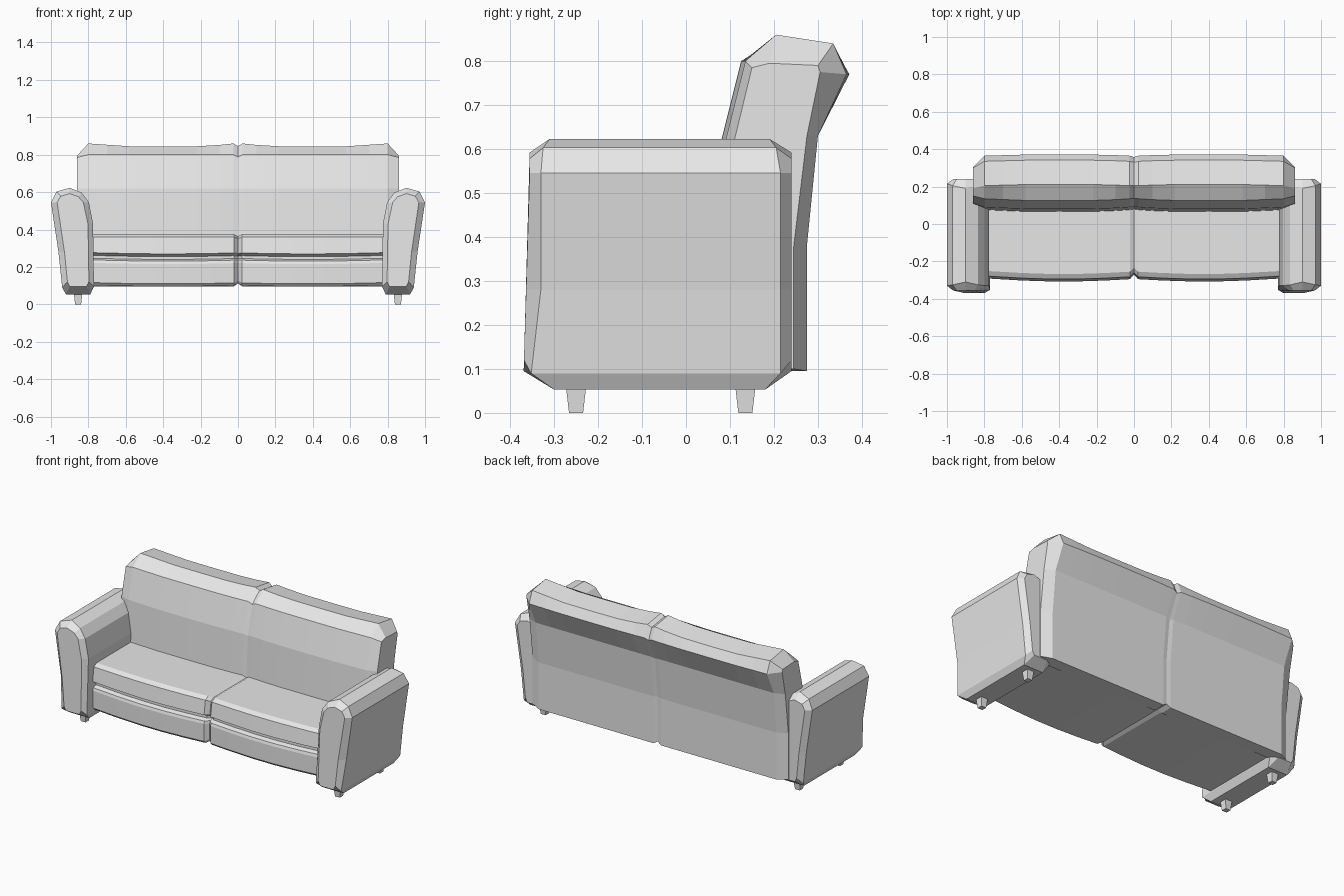
import bpy
import bmesh
from mathutils import Vector

cube = bpy.data.objects.get("Cube")
if cube:
    bpy.data.objects.remove(cube)

fabric = bpy.data.materials.new("light_grey")
fabric.use_nodes = True
fabric.diffuse_color = (0.8, 0.8, 0.8, 1)
fabric.node_tree.nodes["Principled BSDF"].inputs["Base Color"].default_value = (0.8, 0.8, 0.8, 1)


def loft(name, sections):
    """Skin a row of matching closed sections and cap both ends."""
    bm = bmesh.new()
    rings = [[bm.verts.new(p) for p in s] for s in sections]
    n = len(rings[0])
    for a, b in zip(rings, rings[1:]):
        for i in range(n):
            j = (i + 1) % n
            bm.faces.new((a[i], a[j], b[j], b[i]))
    bm.faces.new(rings[0])
    bm.faces.new(rings[-1])
    bmesh.ops.recalc_face_normals(bm, faces=bm.faces)
    mesh = bpy.data.meshes.new(name)
    bm.to_mesh(mesh)
    bm.free()
    mesh.materials.append(fabric)
    obj = bpy.data.objects.new(name, mesh)
    bpy.context.collection.objects.link(obj)
    return obj


def shrink(profile, centre, factor):
    c = Vector(centre)
    return [tuple(c + (Vector(p) - c) * factor) for p in profile]


def mirrored_sections(half):
    """Turn (x, profile) stations from the seam outward into a full row."""
    row = [(-x, p) for x, p in reversed(half[1:])] + half
    return [[(x, y, z) for y, z in p] for x, p in row]


# Backrest: side profile as (y, z), pinched at the middle seam
back = [(.075, .36), (.09, .62), (.135, .80), (.205, .86), (.335, .84),
        (.365, .77), (.30, .63), (.275, .38), (.275, .095), (.2, .095)]
back_end = [(.10, .36), (.11, .62), (.15, .785), (.19, .795), (.30, .79),
            (.305, .775), (.275, .63), (.245, .38), (.245, .10), (.2, .10)]


def sag(amount):
    # the top dips and the front swells towards the middle of each cushion
    return [(y - amount * .6 if y < .15 else y + amount * .4 * (z > .7),
             z - amount * (z > .82)) for y, z in back]


loft("backrest", mirrored_sections([
    (0, shrink(back, (.2, .5), .96)), (.025, back), (.1, sag(.008)), (.22, sag(.015)),
    (.4, sag(.016)), (.58, sag(.015)), (.7, sag(.007)), (.8, back), (.86, back_end)]))

# Seat cushions and the base panel below them, with a recess between
seat = [(.12, .375), (-.255, .375), (-.282, .36), (-.295, .275), (-.265, .26),
        (-.265, .245), (-.29, .236), (-.295, .22), (-.295, .115), (-.28, .1), (.25, .1)]


def swell(amount):
    return [(y - amount * (y < 0), z - amount * .4 * (z < .3)) for y, z in seat]


loft("seat", mirrored_sections([
    (0, shrink(seat, (0, .24), .92)), (.022, seat), (.15, swell(.007)),
    (.3, swell(.012)), (.45, swell(.012)), (.6, swell(.007)), (.79, swell(-.004))]))

# Armrests: outline points as (x, z, front y, rear y), and the inset end faces
arm = [(1.0, .545, -.33, .215), (.97, .603, -.325, .205), (.90, .623, -.31, .19),
       (.835, .597, -.325, .205), (.797, .545, -.33, .215), (.775, .43, -.33, .215),
       (.77, .095, -.352, .215), (.79, .053, -.30, .18), (.92, .053, -.30, .18),
       (.94, .09, -.352, .215), (.96, .28, -.33, .215)]
arm_end = [(.967, .545), (.948, .578), (.90, .592), (.853, .575), (.827, .545), (.802, .43),
           (.797, .12), (.81, .095), (.90, .095), (.912, .12), (.928, .28)]

for side, label in ((1, "left"), (-1, "right")):
    front_cap = [(side * x, -.372 + .03 * min(z, .55), z) for x, z in arm_end]
    rear_cap = [(side * x, .24, z) for x, z in arm_end]
    loft(label + "_armrest", [
        front_cap,
        [(side * x, f, z) for x, z, f, r in arm],
        [(side * x, r, z) for x, z, f, r in arm],
        rear_cap])

    # Short tapered feet
    for y, place in ((-.25, "front"), (.135, "rear")):
        square = [(-1, -1), (1, -1), (1, 1), (-1, 1)]
        loft(f"{label}_{place}_foot", [
            [(side * .855 + a * r, y + b * r, z) for a, b in square]
            for r, z in ((.016, 0), (.023, .06))])
